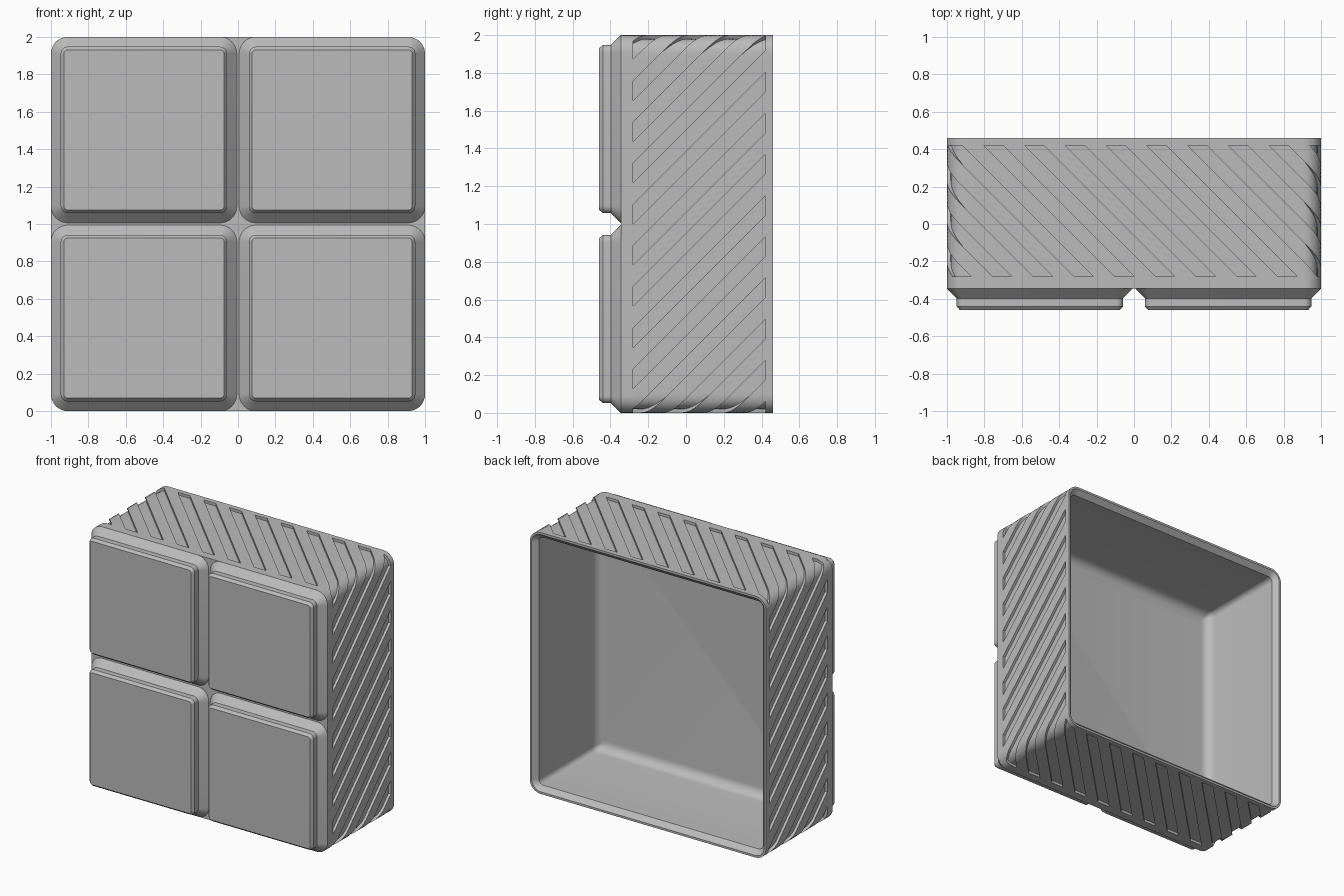
import bpy, bmesh, math

cube = bpy.data.objects.get("Cube")
if cube:
    bpy.data.objects.remove(cube, do_unlink=True)

# Single plain colour
GREY = (0.5, 0.5, 0.5, 1)
grey = bpy.data.materials.new("plain grey")
grey.use_nodes = True
grey.diffuse_color = GREY
grey.node_tree.nodes["Principled BSDF"].inputs["Base Color"].default_value = GREY

RADIUS = 0.09
FLAT = 1 - RADIUS
ARC = RADIUS * math.pi / 2
QUARTER = 2 * FLAT + ARC


def outline(s, half, rad):
    """Point at distance s round a rounded square, starting mid +x side."""
    q, s = divmod(s, QUARTER)
    c = half - rad
    if s < FLAT:
        x, z = half, c * s / FLAT
    elif s <= FLAT + ARC:
        a = (s - FLAT) / ARC * math.pi / 2
        x, z = c + rad * math.cos(a), c + rad * math.sin(a)
    else:
        x, z = c * (QUARTER - s) / FLAT, half
    for _ in range(int(q) % 4):
        x, z = -z, x
    return x, z


def bridge(bm, a, b):
    """Join two closed rings with quads."""
    for i in range(len(a)):
        k = (i + 1) % len(a)
        bm.faces.new((a[i], a[k], b[k], b[i]))


def finish(bm, name):
    bmesh.ops.recalc_face_normals(bm, faces=bm.faces)
    mesh = bpy.data.meshes.new(name)
    bm.to_mesh(mesh)
    bm.free()
    mesh.materials.append(grey)
    obj = bpy.data.objects.new(name, mesh)
    bpy.context.collection.objects.link(obj)
    bpy.ops.object.select_all(action='DESELECT')
    obj.select_set(True)
    bpy.context.view_layer.objects.active = obj
    bpy.ops.object.shade_smooth_by_angle(angle=math.radians(30))
    return obj


# Stepped feet, one per quarter of the front
def make_foot(name, cx, cz):
    bm = bmesh.new()
    spots = [q * QUARTER + FLAT + ARC * k / 8 for q in range(4) for k in range(9)]
    profile = [(-0.335, 0.0), (-0.345, 0.0), (-0.397, 0.052),
               (-0.44, 0.052), (-0.46, 0.069)]
    rings = []
    for y, inset in profile:
        pts = [outline(s, 0.497 - inset, RADIUS - inset) for s in spots]
        rings.append([bm.verts.new((cx + x, y, cz + z)) for x, z in pts])
    for a, b in zip(rings, rings[1:]):
        bridge(bm, a, b)
    bm.faces.new(rings[0])
    bm.faces.new(rings[-1])
    finish(bm, name)


for side, cx in (("left", 0.503), ("right", -0.503)):
    for level, cz in (("lower", 0.497), ("upper", 1.503)):
        make_foot(f"{level}_{side}_foot", cx, cz)

# Hollow body with slanted grooves wrapping round the outer wall
GROOVES, CUT, RIDGE = 36, 5, 6
DEPTH, WIDTH = 0.02, 0.103
Y0, Y1, ROWS = -0.28, 0.42, 35
PITCH = 4 * QUARTER / GROOVES
CELLS = CUT + RIDGE
columns = []
for g in range(GROOVES):
    columns += [g * PITCH + WIDTH * k / CUT for k in range(CUT)]
    columns += [g * PITCH + WIDTH + (PITCH - WIDTH) * k / RIDGE for k in range(RIDGE)]
N = len(columns)

bm = bmesh.new()
cache = {}


def vert(i, y, inset):
    i %= N
    key = (i, round(y, 5), round(inset, 5))
    if key not in cache:
        shift = min(max(y, Y0), Y1) - Y0 if inset <= DEPTH else Y1 - Y0
        x, z = outline(columns[i] + shift, 1 - inset, max(RADIUS - inset, 0.02))
        cache[key] = bm.verts.new((x, y, z + 1))
    return cache[key]


def ring(y, inset):
    return [vert(i, y, inset) for i in range(N)]


ys = [Y0 + (Y1 - Y0) * j / ROWS for j in range(ROWS + 1)]
for i in range(N):
    cell = i % CELLS
    inset = DEPTH if cell < CUT else 0
    for a, b in zip(ys, ys[1:]):
        bm.faces.new((vert(i, a, inset), vert(i + 1, a, inset),
                      vert(i + 1, b, inset), vert(i, b, inset)))
        if cell in (0, CUT):  # groove flanks
            bm.faces.new((vert(i, a, 0), vert(i, b, 0),
                          vert(i, b, DEPTH), vert(i, a, DEPTH)))
    if inset:  # groove ends
        for y in (Y0, Y1):
            bm.faces.new((vert(i, y, 0), vert(i + 1, y, 0),
                          vert(i + 1, y, DEPTH), vert(i, y, DEPTH)))

# Closed front plate
front = ring(-0.345, 0)
bridge(bm, front, ring(Y0, 0))
bm.faces.new(front)

# Rim, chamfered lip, inner wall, floor fillet and floor
WALL, FLOOR, FILLET = 0.052, -0.29, 0.07
path = [(Y1, 0), (0.46, 0), (0.46, 0.0121 + DEPTH / 5), (0.424, WALL)]
for k in range(7):
    a = k / 6 * math.pi / 2
    path.append((FLOOR + FILLET * (1 - math.sin(a)), WALL + FILLET * (1 - math.cos(a))))
rings = [ring(y, inset) for y, inset in path]
for a, b in zip(rings, rings[1:]):
    bridge(bm, a, b)
bm.faces.new(rings[-1])
finish(bm, "grooved_bin_body")
